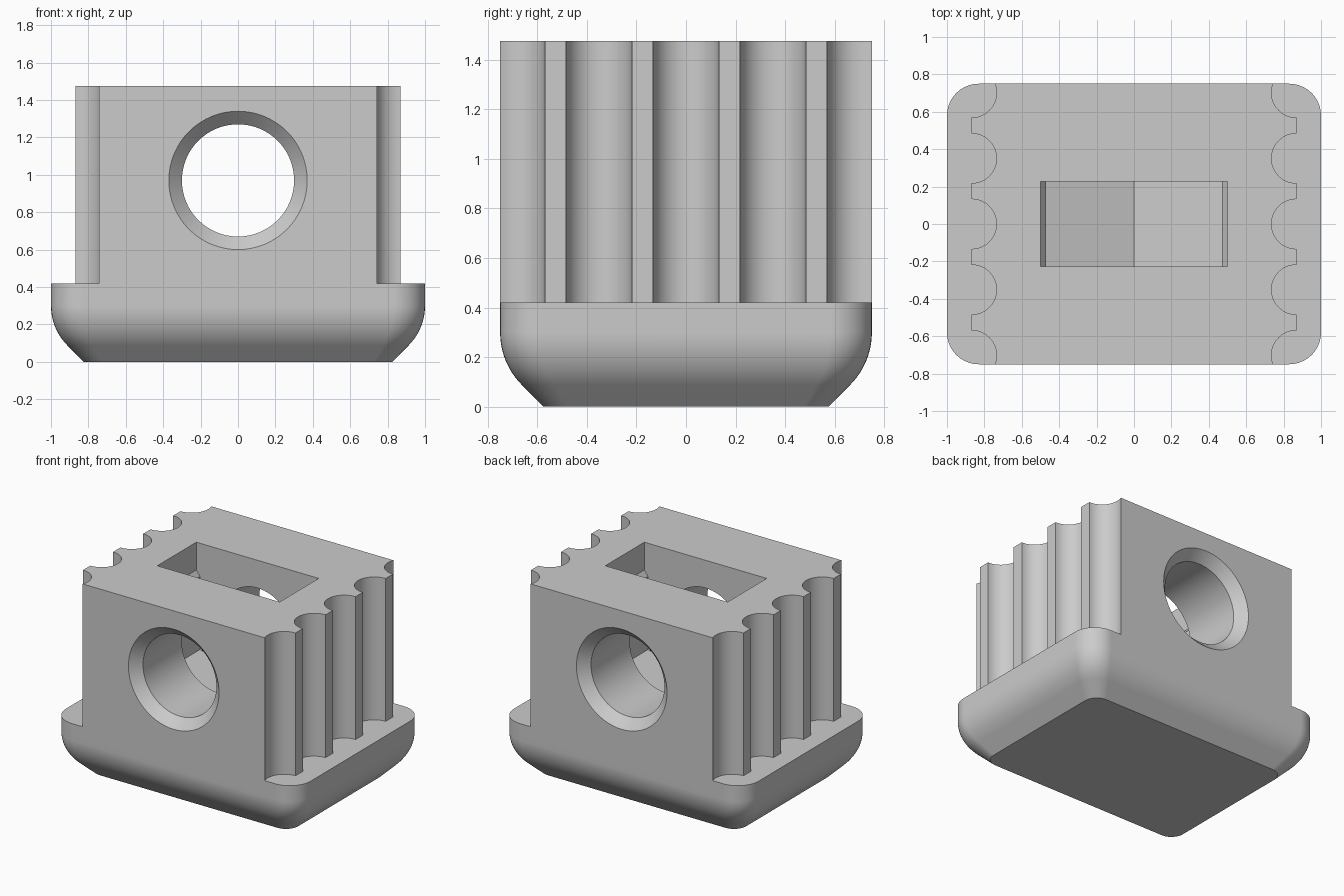
import bpy, bmesh
from math import pi, sin, cos, radians

cube = bpy.data.objects.get("Cube")
if cube:
    bpy.data.objects.remove(cube, do_unlink=True)

grey = bpy.data.materials.new("plain grey")
grey.use_nodes = True
colour = (0.6, 0.6, 0.6, 1)
grey.diffuse_color = colour
grey.node_tree.nodes["Principled BSDF"].inputs["Base Color"].default_value = colour

HX, HY = 1.0, 0.75           # half size of the foot
LEDGE, TOP = 0.42, 1.475     # top of the foot, top of the block
HOLE_Z = 0.97


def loft(name, rings):
    """Solid skinned through rings of 3D points with equal counts."""
    bm = bmesh.new()
    loops = [[bm.verts.new(p) for p in ring] for ring in rings]
    n = len(loops[0])
    for a, b in zip(loops, loops[1:]):
        for i in range(n):
            j = (i + 1) % n
            bm.faces.new((a[i], a[j], b[j], b[i]))
    bm.faces.new(loops[0][::-1])
    bm.faces.new(loops[-1])
    bmesh.ops.recalc_face_normals(bm, faces=bm.faces[:])
    mesh = bpy.data.meshes.new(name)
    bm.to_mesh(mesh)
    bm.free()
    mesh.materials.append(grey)
    obj = bpy.data.objects.new(name, mesh)
    bpy.context.collection.objects.link(obj)
    return obj


def combine(target, other, operation):
    """Apply a boolean and remove the other object."""
    bpy.context.view_layer.objects.active = target
    mod = target.modifiers.new("combine", "BOOLEAN")
    mod.operation, mod.solver, mod.object = operation, "EXACT", other
    bpy.ops.object.modifier_apply(modifier=mod.name)
    bpy.data.objects.remove(other, do_unlink=True)


def rounded_ring(inset, z, steps=10):
    """Rounded rectangle whose corners tighten as it shrinks."""
    r = 0.17 - 0.4 * inset
    cx, cy = HX - inset - r, HY - inset - r
    ring = []
    for k, (sx, sy) in enumerate(((1, 1), (-1, 1), (-1, -1), (1, -1))):
        for i in range(steps + 1):
            a = (k + i / steps) * pi / 2
            ring.append((sx * cx + r * cos(a), sy * cy + r * sin(a), z))
    return ring


# Foot: sloped underside blending through an arc into a vertical rim
R = 0.3
rings = [rounded_ring(0.175, 0)]
for i in range(11):
    a = radians(45 - 4.5 * i)
    rings.append(rounded_ring(R * (1 - cos(a)), 0.3 - R * sin(a)))
rings.append(rounded_ring(0, LEDGE))
foot = loft("foot", rings)

# Block: outline with half-round grooves along both sides
GX, GR = 0.868, 0.133
side = []
for centre in (-0.702, -0.351, 0, 0.351, 0.702):
    for i in range(25):
        a = pi * i / 24
        x, y = GX - GR * sin(a), centre - GR * cos(a)
        if abs(y) < HY:
            side.append((x, y))
end_x = GX - (GR ** 2 - (HY - 0.702) ** 2) ** 0.5
side = [(end_x, -HY)] + side + [(end_x, HY)]
outline = side + [(-x, -y) for x, y in side]
block = loft("plug_block", [[(x, y, z) for x, y in outline] for z in (LEDGE, TOP)])

# Cross hole, countersunk at both ends
hole = loft("hole_cutter", [
    [(r * cos(2 * pi * i / 64), y, HOLE_Z + r * sin(2 * pi * i / 64)) for i in range(64)]
    for y, r in ((-0.77, 0.39), (-0.68, 0.3), (0.68, 0.3), (0.77, 0.39))])
combine(block, hole, "DIFFERENCE")

# Pocket from the top, with a small step and a shallow V floor
half = [(0.5, TOP + 0.1), (0.5, 1.27), (0.47, 1.23), (0.47, 0.69)]
profile = half + [(0, 0.53)] + [(-x, z) for x, z in half[::-1]]
pocket = loft("pocket_cutter", [[(x, y, z) for x, z in profile] for y in (-0.228, 0.228)])
combine(block, pocket, "DIFFERENCE")

# One solid, smooth curves with crisp edges
combine(block, foot, "UNION")
bpy.ops.object.select_all(action="DESELECT")
block.select_set(True)
bpy.context.view_layer.objects.active = block
bpy.ops.object.shade_smooth_by_angle(angle=radians(30))
weighted = block.modifiers.new("weighted normals", "WEIGHTED_NORMAL")
weighted.keep_sharp = True
